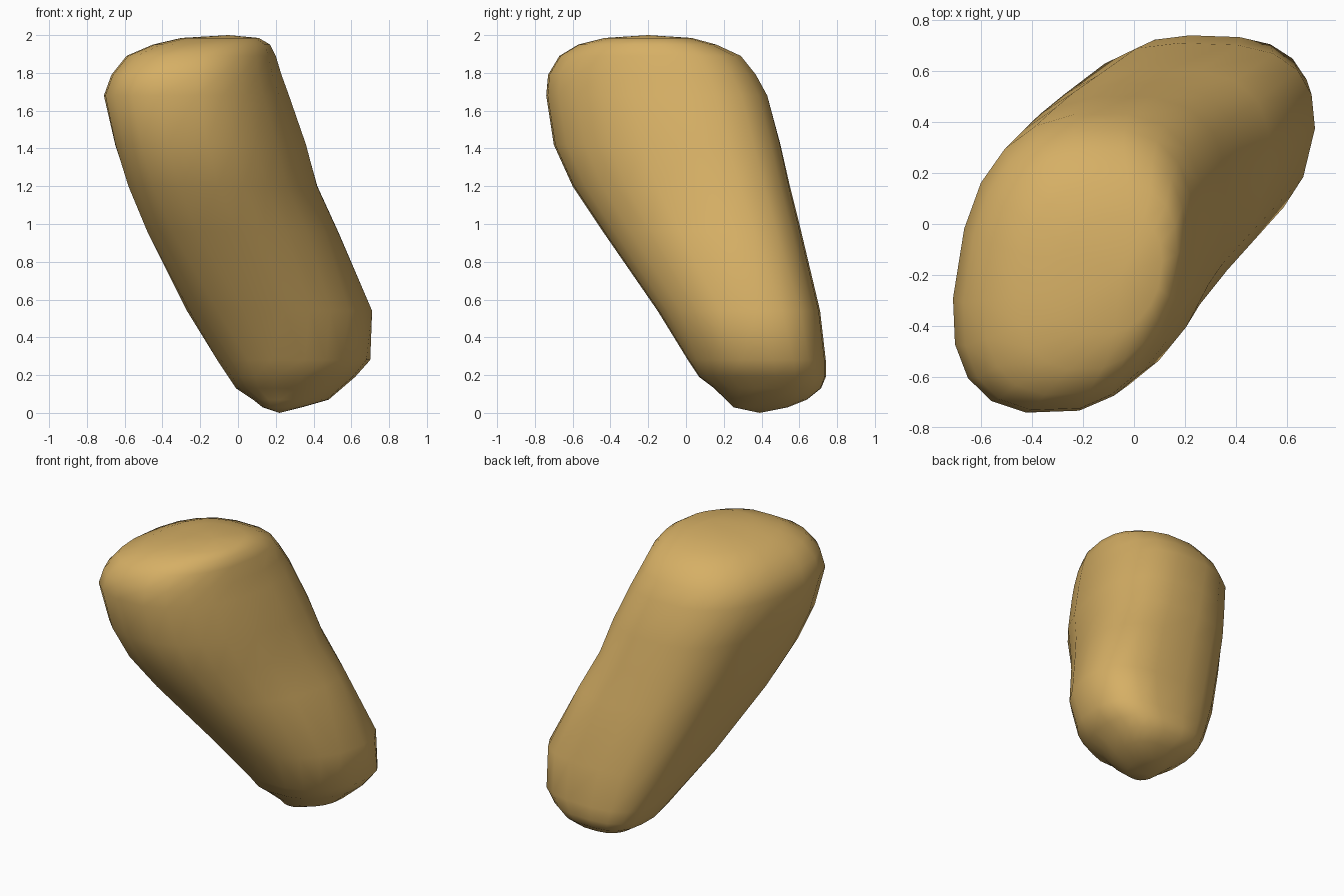
import bpy, bmesh, math

if "Cube" in bpy.data.objects:
    bpy.data.objects.remove(bpy.data.objects["Cube"])

SIDES = 20
ROUND = 0.79

# Horizontal sections: z, x min, x max, y min, y max, skew, back-left bulge
SECTIONS = [
    (0.03, 0.13, 0.34, 0.25, 0.54, 0.05, 0.0),
    (0.07, 0.08, 0.48, 0.21, 0.64, 0.05, 0.01),
    (0.13, -0.01, 0.55, 0.15, 0.715, 0.05, 0.02),
    (0.19, -0.05, 0.62, 0.07, 0.74, 0.05, 0.03),
    (0.28, -0.11, 0.70, 0.01, 0.74, 0.07, 0.035),
    (0.54, -0.27, 0.71, -0.15, 0.71, 0.17, 0.04),
    (0.96, -0.48, 0.53, -0.44, 0.61, 0.22, 0.04),
    (1.20, -0.58, 0.42, -0.60, 0.55, 0.20, 0.03),
    (1.42, -0.65, 0.36, -0.70, 0.50, 0.18, 0.015),
    (1.68, -0.71, 0.27, -0.74, 0.43, 0.15, 0.0),
    (1.79, -0.67, 0.23, -0.73, 0.37, 0.14, 0.0),
    (1.89, -0.59, 0.20, -0.67, 0.29, 0.13, 0.0),
    (1.95, -0.45, 0.17, -0.57, 0.16, 0.12, 0.0),
    (1.985, -0.30, 0.11, -0.43, 0.03, 0.1, 0.0),
]


def power(v, p):
    return math.copysign(abs(v) ** p, v)


def section(z, x0, x1, y0, y1, skew, bulge):
    """Skewed rounded box fitted to the given limits."""
    a, b = (x1 - x0) / 2, (y1 - y0) / 2
    pts = []
    for i in range(SIDES):
        t = 2 * math.pi * (i + 0.5) / SIDES
        y = b * power(math.sin(t), ROUND)
        x = (a - 0.6 * skew * b) * power(math.cos(t), ROUND) + skew * y
        # Flatten the front-right corner and fill out the back-left one
        shift = max(0.0, -math.sin(2 * t)) * (0.08 * a if x > y else bulge)
        pts.append((x - 0.77 * shift, y + 0.63 * shift))
    xs, ys = [p[0] for p in pts], [p[1] for p in pts]
    kx, ky = (x1 - x0) / (max(xs) - min(xs)), (y1 - y0) / (max(ys) - min(ys))
    return [(x0 + (x - min(xs)) * kx, y0 + (y - min(ys)) * ky, z) for x, y in pts]


# Leaning rounded block, lofted through the sections
bm = bmesh.new()
rings = [[bm.verts.new(p) for p in section(*s)] for s in SECTIONS]
for low, high in zip(rings, rings[1:]):
    for i in range(SIDES):
        j = (i + 1) % SIDES
        bm.faces.new((low[i], low[j], high[j], high[i]))

# Closed ends
bottom = bm.verts.new((0.22, 0.39, 0.0))
top = bm.verts.new((-0.05, -0.2, 2.0))
for i in range(SIDES):
    j = (i + 1) % SIDES
    bm.faces.new((bottom, rings[0][j], rings[0][i]))
    bm.faces.new((top, rings[-1][i], rings[-1][j]))
for f in bm.faces:
    f.smooth = True
bmesh.ops.recalc_face_normals(bm, faces=bm.faces)

mesh = bpy.data.meshes.new("rounded_block")
bm.to_mesh(mesh)
bm.free()
block = bpy.data.objects.new("rounded_block", mesh)
bpy.context.collection.objects.link(block)

# Warm tan surface
tan = bpy.data.materials.new("warm_tan")
tan.diffuse_color = (0.67, 0.43, 0.13, 1)
tan.use_nodes = True
tan.node_tree.nodes["Principled BSDF"].inputs["Base Color"].default_value = tan.diffuse_color
mesh.materials.append(tan)
